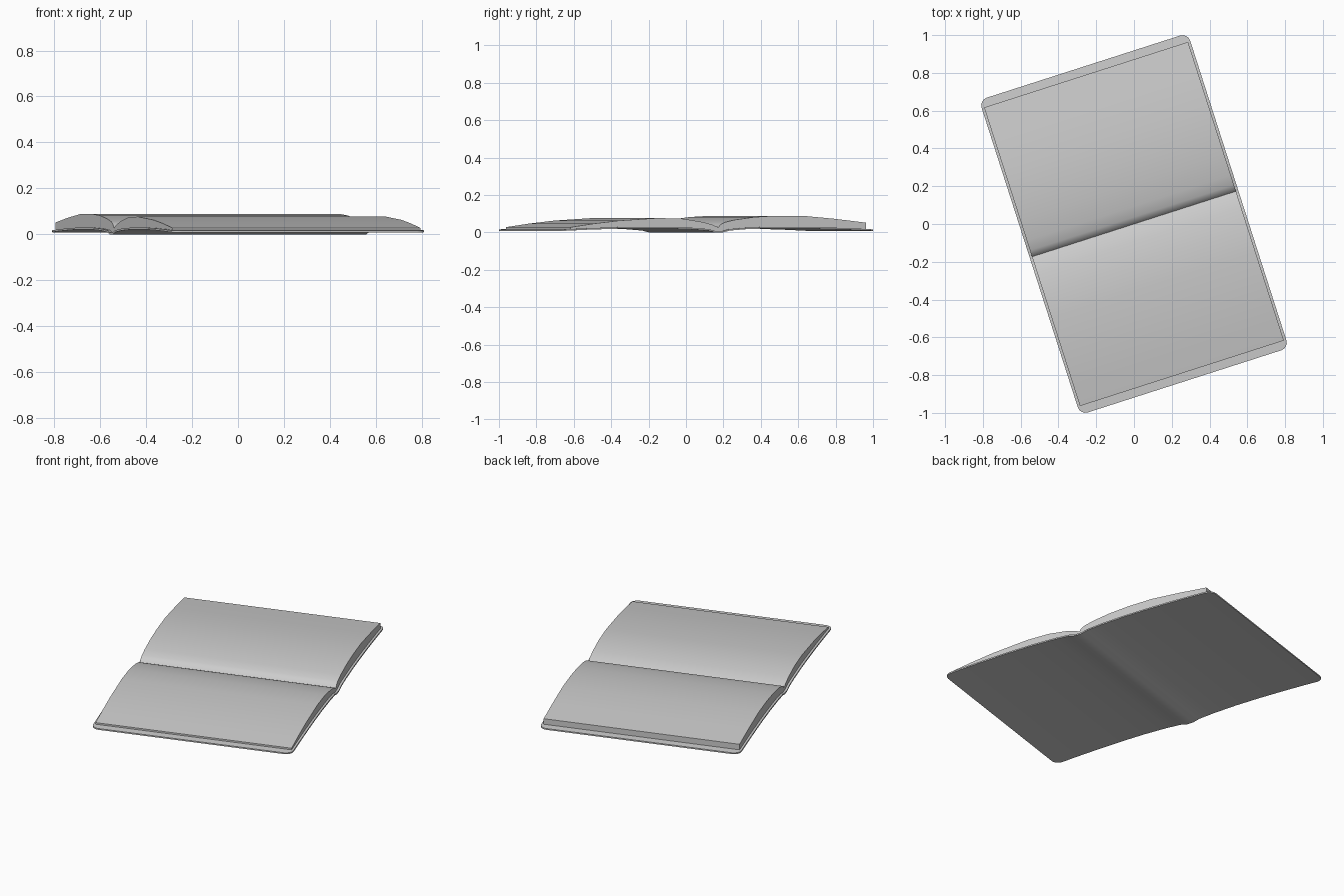
import bpy, bmesh, math

if "Cube" in bpy.data.objects:
    bpy.data.objects.remove(bpy.data.objects["Cube"])

ANGLE = math.atan2(0.35, 1.09)   # the book lies turned on the ground
HALF_W = 0.58                    # half length of the spine
PAGE_W = 0.567


def finish(name, bm):
    bmesh.ops.recalc_face_normals(bm, faces=bm.faces)
    mesh = bpy.data.meshes.new(name)
    bm.to_mesh(mesh)
    bm.free()
    ob = bpy.data.objects.new(name, mesh)
    bpy.context.collection.objects.link(ob)
    ob.rotation_euler.z = ANGLE
    bpy.ops.object.select_all(action='DESELECT')
    ob.select_set(True)
    bpy.context.view_layer.objects.active = ob
    bpy.ops.object.shade_smooth_by_angle(angle=math.radians(35))
    return ob


# cover underside profile, (distance from spine, height)
COVER = [(0, 0), (0.022, 0), (0.06, 0.010), (0.15, 0.017), (0.3, 0.022),
         (0.45, 0.022), (0.6, 0.019), (0.75, 0.014), (0.833, 0.010), (0.875, 0.008)]
THICK = 0.008


def cover_z(v):
    v = abs(v)
    for (a, za), (b, zb) in zip(COVER, COVER[1:]):
        if v <= b:
            return za + (zb - za) * (v - a) / (b - a)
    return COVER[-1][1]


def build_cover():
    bm = bmesh.new()
    r = 0.042
    # stations along the cover, denser in the rounded corners
    vs = [v for v, z in COVER if v < 0.83]
    vs += [0.875 - r + r * math.sin(math.radians(t)) for t in (0, 22.5, 45, 67.5, 90)]
    vs = [-v for v in reversed(vs[1:])] + vs
    rings = []
    for v in vs:
        d = max(0, abs(v) - (0.875 - r))
        w = HALF_W - r + math.sqrt(max(0, r * r - d * d))
        z = cover_z(v)
        rings.append([bm.verts.new(p) for p in
                      ((-w, v, z), (w, v, z), (w, v, z + THICK), (-w, v, z + THICK))])
    for a, b in zip(rings, rings[1:]):
        for i in range(4):
            j = (i + 1) % 4
            bm.faces.new((a[i], a[j], b[j], b[i]))
    bm.faces.new(rings[0])
    bm.faces.new(rings[-1])
    return finish("cover", bm)


def build_pages(name, top):
    """Page block: curved top profile, underside resting on the cover."""
    bm = bmesh.new()
    rings = []
    for v, z in top:
        low = cover_z(v) + THICK - 0.001
        rings.append([bm.verts.new(p) for p in
                      ((-PAGE_W, v, low), (PAGE_W, v, low), (PAGE_W, v, z), (-PAGE_W, v, z))])
    for a, b in zip(rings, rings[1:]):
        for i in range(4):
            j = (i + 1) % 4
            bm.faces.new((a[i], a[j], b[j], b[i]))
    bm.faces.new(rings[0])
    bm.faces.new(rings[-1])
    return finish(name, bm)


build_cover()
build_pages("thick_pages", [(0.0, 0.026), (0.012, 0.042), (0.035, 0.054), (0.09, 0.067),
                            (0.2, 0.082), (0.32, 0.089), (0.47, 0.089), (0.65, 0.073),
                            (0.83, 0.052)])
build_pages("thin_pages", [(0.0, 0.026), (-0.03, 0.040), (-0.09, 0.056), (-0.2, 0.073),
                           (-0.34, 0.077), (-0.56, 0.063), (-0.7, 0.047), (-0.83, 0.028)])
